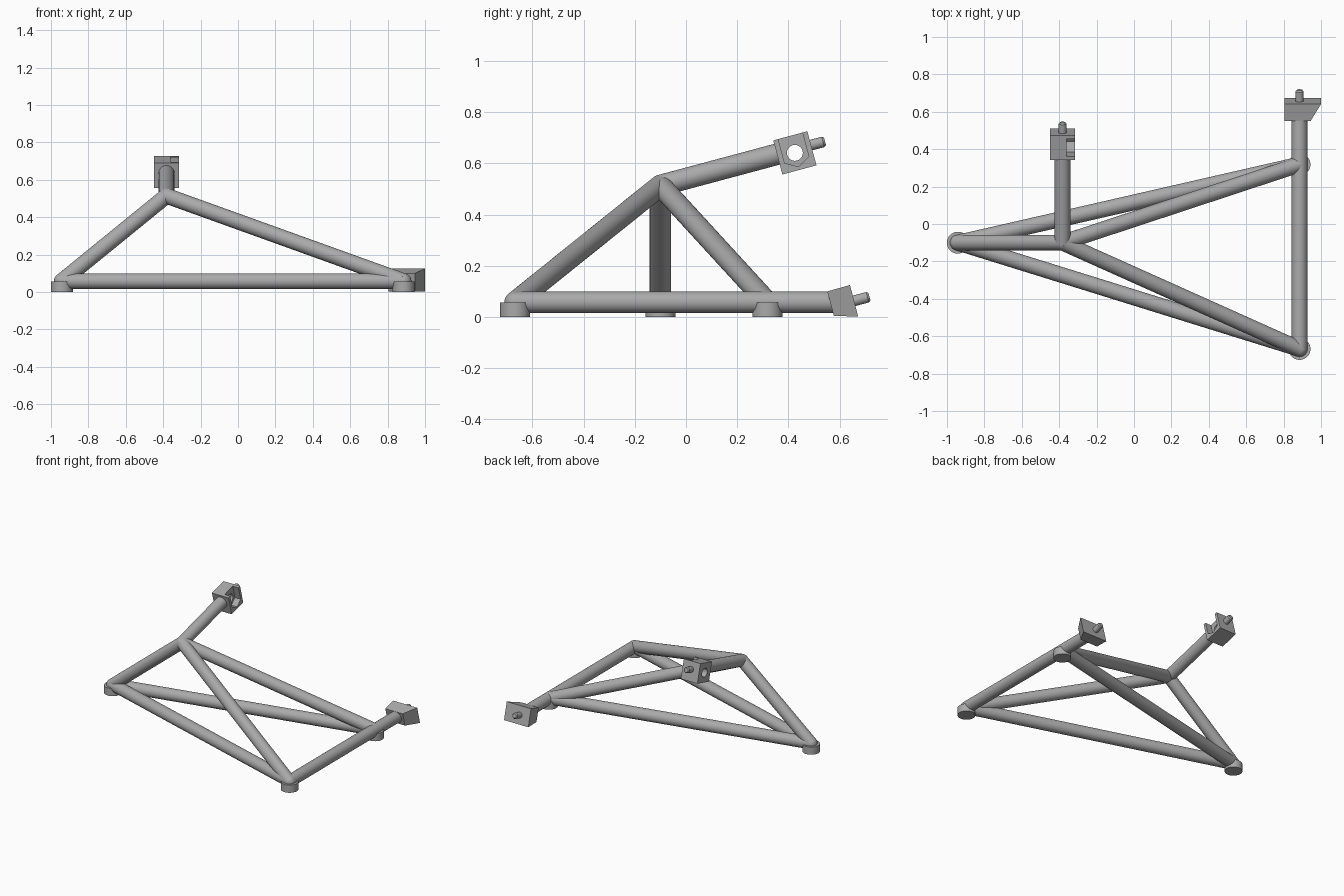
import bpy
import bmesh
import math
from mathutils import Vector, Matrix

cube = bpy.data.objects.get("Cube")
if cube:
    bpy.data.objects.remove(cube, do_unlink=True)

GREY = (0.4, 0.4, 0.4, 1)
steel = bpy.data.materials.new("grey_steel")
steel.diffuse_color = GREY
steel.use_nodes = True
steel.node_tree.nodes["Principled BSDF"].inputs["Base Color"].default_value = GREY

R = 0.042
TILT = math.radians(15)
AIM = Vector((0, math.cos(TILT), math.sin(TILT)))


def finish(name, bm, smooth=False):
    bmesh.ops.recalc_face_normals(bm, faces=bm.faces)
    mesh = bpy.data.meshes.new(name)
    bm.to_mesh(mesh)
    bm.free()
    obj = bpy.data.objects.new(name, mesh)
    bpy.context.collection.objects.link(obj)
    mesh.materials.append(steel)
    bpy.ops.object.select_all(action='DESELECT')
    obj.select_set(True)
    bpy.context.view_layer.objects.active = obj
    if smooth:
        bpy.ops.object.shade_smooth_by_angle(angle=math.radians(35))
    return obj


def rod(name, start, end, r1=R, r2=None):
    a, b = Vector(start), Vector(end)
    turn = (b - a).to_track_quat('Z', 'Y').to_matrix().to_4x4()
    bm = bmesh.new()
    bmesh.ops.create_cone(bm, cap_ends=True, segments=40, radius1=r1,
                          radius2=r1 if r2 is None else r2, depth=(b - a).length,
                          matrix=Matrix.Translation((a + b) / 2) @ turn)
    return finish(name, bm, True)


def ball(name, centre):
    bm = bmesh.new()
    bmesh.ops.create_uvsphere(bm, u_segments=40, v_segments=20, radius=R,
                              matrix=Matrix.Translation(centre))
    return finish(name, bm, True)


def prism(name, profile, x0, x1, matrix):
    """Extrude a (y, z) profile along x."""
    bm = bmesh.new()
    face = bm.faces.new([bm.verts.new((x0, y, z)) for y, z in profile])
    made = bmesh.ops.extrude_face_region(bm, geom=[face])["geom"]
    bmesh.ops.translate(bm, vec=(x1 - x0, 0, 0),
                        verts=[v for v in made if isinstance(v, bmesh.types.BMVert)])
    bm.transform(matrix)
    return finish(name, bm)


def cut(target, cutter):
    mod = target.modifiers.new("cut", 'BOOLEAN')
    mod.operation = 'DIFFERENCE'
    mod.solver = 'EXACT'
    mod.object = cutter
    cutter.hide_render = True
    bpy.context.view_layer.objects.active = target
    bpy.ops.object.modifier_apply(modifier=mod.name)
    bpy.data.objects.remove(cutter, do_unlink=True)


def pin(name, base, length):
    tip = base + AIM * length
    rod(name + "_shank", base, tip, 0.021)
    rod(name + "_tip", tip, tip + AIM * 0.008, 0.021, 0.015)


# Frame corners
nodes = {
    "left_end": Vector((-0.942, -0.10, 0.058)),
    "front_corner": Vector((0.885, -0.668, 0.058)),
    "back_corner": Vector((0.885, 0.318, 0.058)),
    "apex": Vector((-0.382, -0.10, 0.514)),
}
for name, p in nodes.items():
    ball(name + "_joint", p)
    if name != "apex":
        rod(name + "_foot", (p.x, p.y, 0), (p.x, p.y, 0.056), 0.0585)

# Straight tubes between the corners
for a, b in (("left_end", "front_corner"), ("left_end", "back_corner"),
             ("apex", "left_end"), ("apex", "front_corner"), ("apex", "back_corner")):
    rod(a + "_to_" + b + "_tube", nodes[a], nodes[b])

# Long side tube and its wedge-shaped end block
rod("side_tube", nodes["front_corner"], (0.885, 0.585, 0.058))
bm = bmesh.new()
front = [bm.verts.new(c) for c in ((0.804, 0.552, 0.100), (0.945, 0.552, 0.100),
                                   (0.945, 0.578, 0.004), (0.804, 0.578, 0.004))]
back = [bm.verts.new(c) for c in ((0.804, 0.641, 0.125), (1.0, 0.641, 0.125),
                                  (1.0, 0.673, 0.002), (0.804, 0.673, 0.002))]
bm.faces.new(front)
bm.faces.new(back)
for i in range(4):
    j = (i + 1) % 4
    bm.faces.new((front[i], front[j], back[j], back[i]))
finish("wedge_block", bm)
pin("wedge_pin", Vector((0.885, 0.63, 0.056)), 0.082)

# Raised arm and its square clamp block
apex = nodes["apex"]
rod("raised_arm", apex, apex + AIM * 0.475)
place = Matrix.Translation((-0.382, 0.4255, 0.6415)) @ Matrix.Rotation(TILT, 4, 'X')
h = 0.069
block = prism("clamp_block", [(-h, -h), (h, -h), (h, h), (-h, h)], -0.067, 0.067, place)

# Nut slot open to the side and top, and the bolt hole through it
slot = prism("slot_cutter", [(0, -0.056), (0.049, -0.028), (0.049, 0.1),
                             (-0.049, 0.1), (-0.049, -0.028)], 0.021, 0.1, place)
cut(block, slot)
hole = rod("hole_cutter", place @ Vector((-0.2, 0, 0)), place @ Vector((0.2, 0, 0)), 0.031)
cut(block, hole)
bpy.ops.object.select_all(action='DESELECT')
block.select_set(True)
bpy.context.view_layer.objects.active = block
bpy.ops.object.shade_smooth_by_angle(angle=math.radians(35))
pin("clamp_pin", apex + AIM * 0.605, 0.053)
